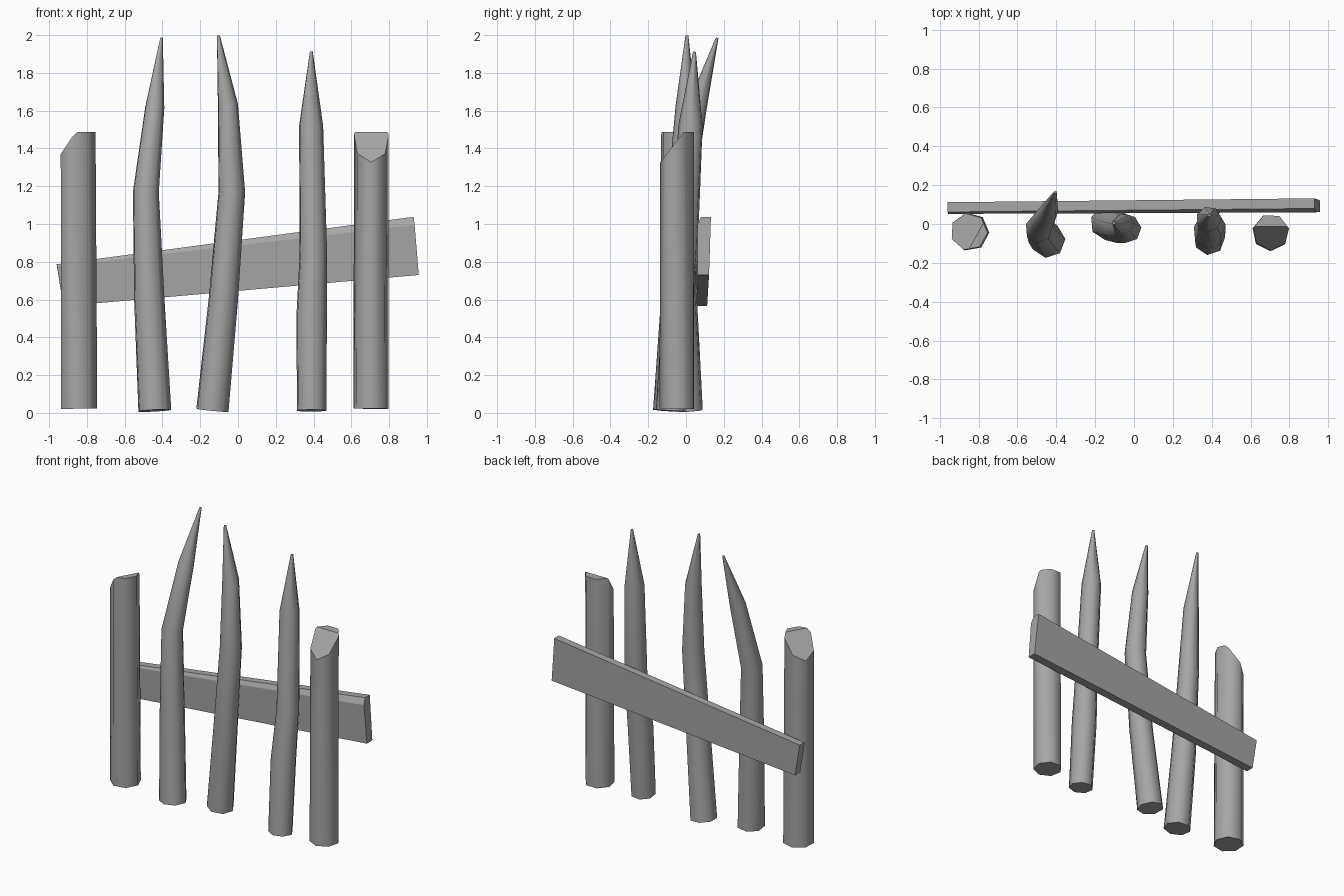
import bpy, bmesh, math
from mathutils import Vector

if "Cube" in bpy.data.objects:
    bpy.data.objects.remove(bpy.data.objects["Cube"])

SIDES = 7
wood = bpy.data.materials.new("grey_wood")
wood.diffuse_color = (0.38, 0.38, 0.38, 1)
wood.use_nodes = True
wood.node_tree.nodes["Principled BSDF"].inputs["Base Color"].default_value = wood.diffuse_color


def finish(bm, name, smooth=True):
    """Smooth the long sides, keep end caps and cut faces crisp."""
    bmesh.ops.recalc_face_normals(bm, faces=bm.faces[:])
    bm.normal_update()
    for f in bm.faces:
        f.smooth = smooth and abs(f.normal.z) < 0.4
    for e in bm.edges:
        e.smooth = all(f.smooth for f in e.link_faces)
    mesh = bpy.data.meshes.new(name)
    bm.to_mesh(mesh)
    bm.free()
    mesh.materials.append(wood)
    ob = bpy.data.objects.new(name, mesh)
    bpy.context.collection.objects.link(ob)
    return ob


def tube(path, phase):
    """Seven-sided tube through (x, y, z, radius) points, rings tilted to the path."""
    bm = bmesh.new()
    pts = [Vector(p[:3]) for p in path]
    rings = []
    for i, p in enumerate(pts):
        t = pts[min(i + 1, len(pts) - 1)] - pts[max(i - 1, 0)]
        ring = []
        for k in range(SIDES):
            a = math.radians(phase) + math.tau * k / SIDES
            ox, oy = path[i][3] * math.cos(a), path[i][3] * math.sin(a)
            oz = -(ox * t.x + oy * t.y) / t.z
            ring.append(bm.verts.new(p + Vector((ox, oy, oz))))
        rings.append(ring)
    for a, b in zip(rings, rings[1:]):
        for k in range(SIDES):
            n = (k + 1) % SIDES
            bm.faces.new((a[k], a[n], b[n], b[k]))
    bm.faces.new(rings[0][::-1])
    bm.faces.new(rings[-1])
    return bm


def cut_post(name, path, phase, point, normal):
    """Thick post with one slanted cut across its top."""
    bm = tube(path, phase)
    res = bmesh.ops.bisect_plane(bm, geom=bm.verts[:] + bm.edges[:] + bm.faces[:],
                                 plane_co=point, plane_no=normal, clear_outer=True)
    edges = [g for g in res["geom_cut"] if isinstance(g, bmesh.types.BMEdge)]
    bmesh.ops.holes_fill(bm, edges=[e for e in bm.edges if e.is_boundary] or edges, sides=0)
    return finish(bm, name)


# Thick end posts
cut_post("left_post", [(-0.845, -0.04, 0.022, 0.1), (-0.85, -0.04, 1.488, 0.096)],
         -3, (-0.85, -0.13, 1.488), (-0.87 * 1.15, 0.48 * 1.15, 1))
cut_post("right_post", [(0.703, -0.045, 0.022, 0.095), (0.706, -0.042, 1.488, 0.094)],
         12, (0.7, -0.012, 1.488), (0, -1.3, 1))

# Bent, sharpened stakes
stakes = {
    "left_stake": [(-0.443, -0.085, 0.012, 0.09), (-0.472, -0.05, 0.6, 0.083),
                   (-0.49, -0.025, 1.17, 0.071), (-0.442, 0.06, 1.62, 0.052),
                   (-0.405, 0.165, 1.985, 0.007)],
    "middle_stake": [(-0.138, 0.005, 0.014, 0.088), (-0.08, -0.018, 0.6, 0.08),
                     (-0.035, -0.025, 1.17, 0.073), (-0.055, 0.0, 1.63, 0.055),
                     (-0.104, 0.005, 1.998, 0.008)],
    "right_stake": [(0.388, -0.08, 0.012, 0.08), (0.387, -0.045, 0.5, 0.084),
                    (0.397, -0.01, 0.85, 0.075), (0.385, 0.025, 1.52, 0.066),
                    (0.388, 0.045, 1.912, 0.008)],
}
for name, path in stakes.items():
    finish(tube(path, 5), name)

# Slanted cross plank, widening to the right, with a worn top front edge
left_end = [(-0.925, 0.055, 0.565), (-0.957, 0.052, 0.775), (-0.96, 0.062, 0.787),
            (-0.96, 0.112, 0.787), (-0.925, 0.112, 0.565)]
right_end = [(0.957, 0.062, 0.73), (0.935, 0.06, 0.995), (0.93, 0.08, 1.038),
             (0.93, 0.132, 1.038), (0.957, 0.122, 0.73)]
bm = bmesh.new()
a = [bm.verts.new(p) for p in left_end]
b = [bm.verts.new(p) for p in right_end]
for k in range(5):
    n = (k + 1) % 5
    bm.faces.new((a[k], a[n], b[n], b[k]))
bm.faces.new(a[::-1])
bm.faces.new(b)
finish(bm, "cross_plank", smooth=False)
